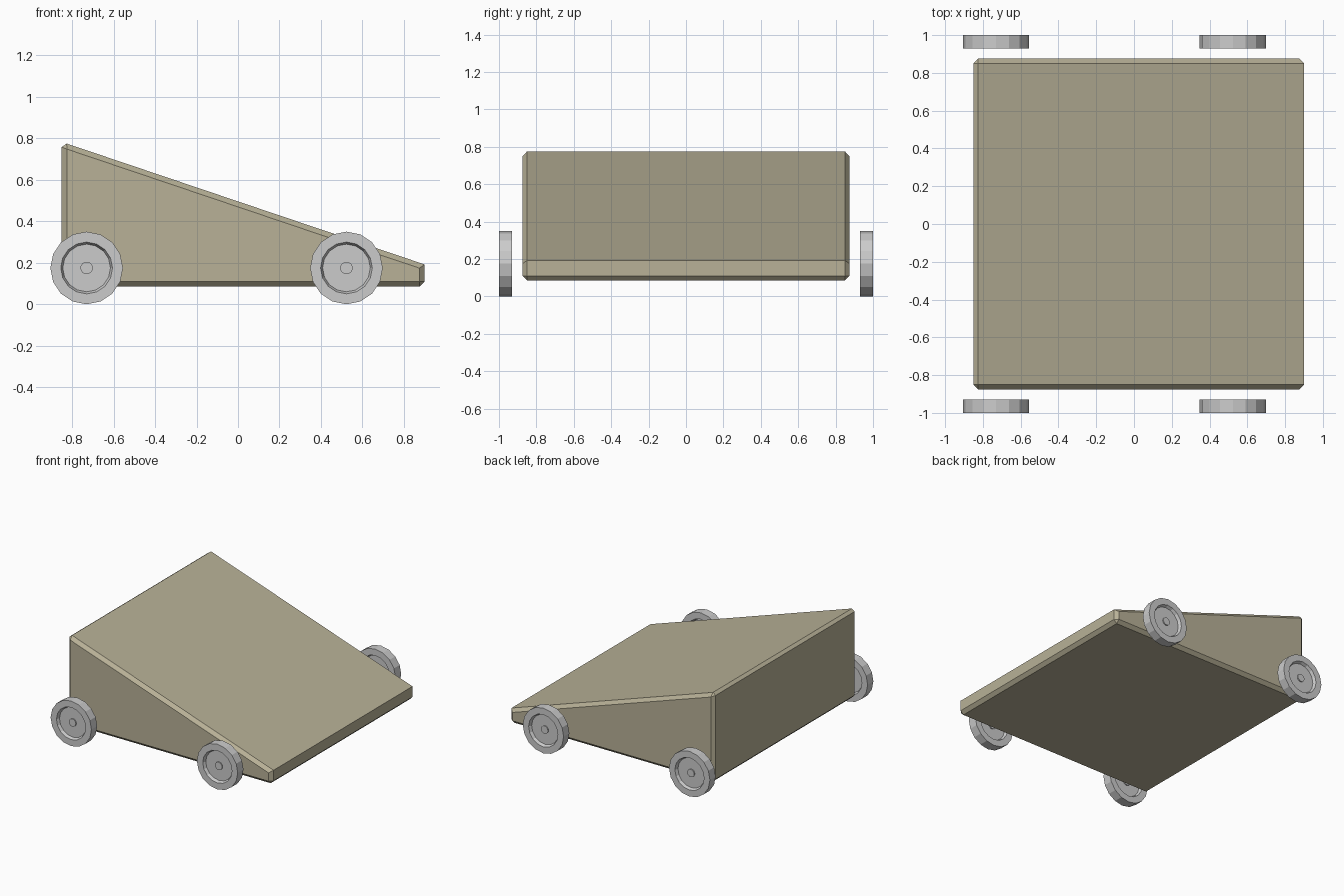
import bpy, bmesh
from math import cos, sin, tau

if "Cube" in bpy.data.objects:
    bpy.data.objects.remove(bpy.data.objects["Cube"])


def add_object(name, bm, material=None):
    bmesh.ops.recalc_face_normals(bm, faces=bm.faces)
    mesh = bpy.data.meshes.new(name)
    bm.to_mesh(mesh)
    bm.free()
    obj = bpy.data.objects.new(name, mesh)
    bpy.context.collection.objects.link(obj)
    if material:
        mesh.materials.append(material)
    return obj


# Wedge body: extruded side profile, chamfered everywhere but the low top edge
olive = bpy.data.materials.new("olive_armour")
olive.diffuse_color = (0.48, 0.44, 0.31, 1)
olive.use_nodes = True
olive.node_tree.nodes["Principled BSDF"].inputs["Base Color"].default_value = olive.diffuse_color
LOW_END_X, LOW_END_Z = 0.9, 0.192
profile = [(-0.85, 0.085), (LOW_END_X, 0.085), (LOW_END_X, LOW_END_Z), (-0.85, 0.783)]
bm = bmesh.new()
side = bm.faces.new([bm.verts.new((x, -0.875, z)) for x, z in profile])
ext = bmesh.ops.extrude_face_region(bm, geom=[side], use_keep_orig=True)
new_verts = [g for g in ext["geom"] if isinstance(g, bmesh.types.BMVert)]
bmesh.ops.translate(bm, verts=new_verts, vec=(0, 1.75, 0))
bmesh.ops.recalc_face_normals(bm, faces=bm.faces)
sharp = lambda e: all(abs(v.co.x - LOW_END_X) < 1e-4 and abs(v.co.z - LOW_END_Z) < 1e-4
                      for v in e.verts)
bmesh.ops.bevel(bm, geom=[e for e in bm.edges if not sharp(e)], offset=0.025,
                segments=1, profile=0.5, affect='EDGES')
add_object("wedge_body", bm, olive)


# Wheels: lathed section (radius, offset along axle), dished on both sides with a small hub
R, HALF, SIDES = 0.175, 0.035, 16
outer = [(0.03, 0.02), (0.03, 0.012), (0.115, 0.012), (0.125, HALF), (R, HALF)]
section = outer + [(r, -y) for r, y in reversed(outer)]


def wheel(name, cx, cy):
    bm = bmesh.new()
    rings = [[bm.verts.new((cx + r * cos(tau * i / SIDES), cy + y,
                            R + r * sin(tau * i / SIDES))) for i in range(SIDES)]
             for r, y in section]
    for a, b in zip(rings, rings[1:]):
        for i in range(SIDES):
            j = (i + 1) % SIDES
            bm.faces.new((a[i], a[j], b[j], b[i]))
    bm.faces.new(rings[0])
    bm.faces.new(rings[-1])
    add_object(name, bm)


for end, cx in (("rear", -0.73), ("front", 0.523)):
    for hand, cy in (("right", -0.965), ("left", 0.965)):
        wheel(f"{end}_{hand}_wheel", cx, cy)
